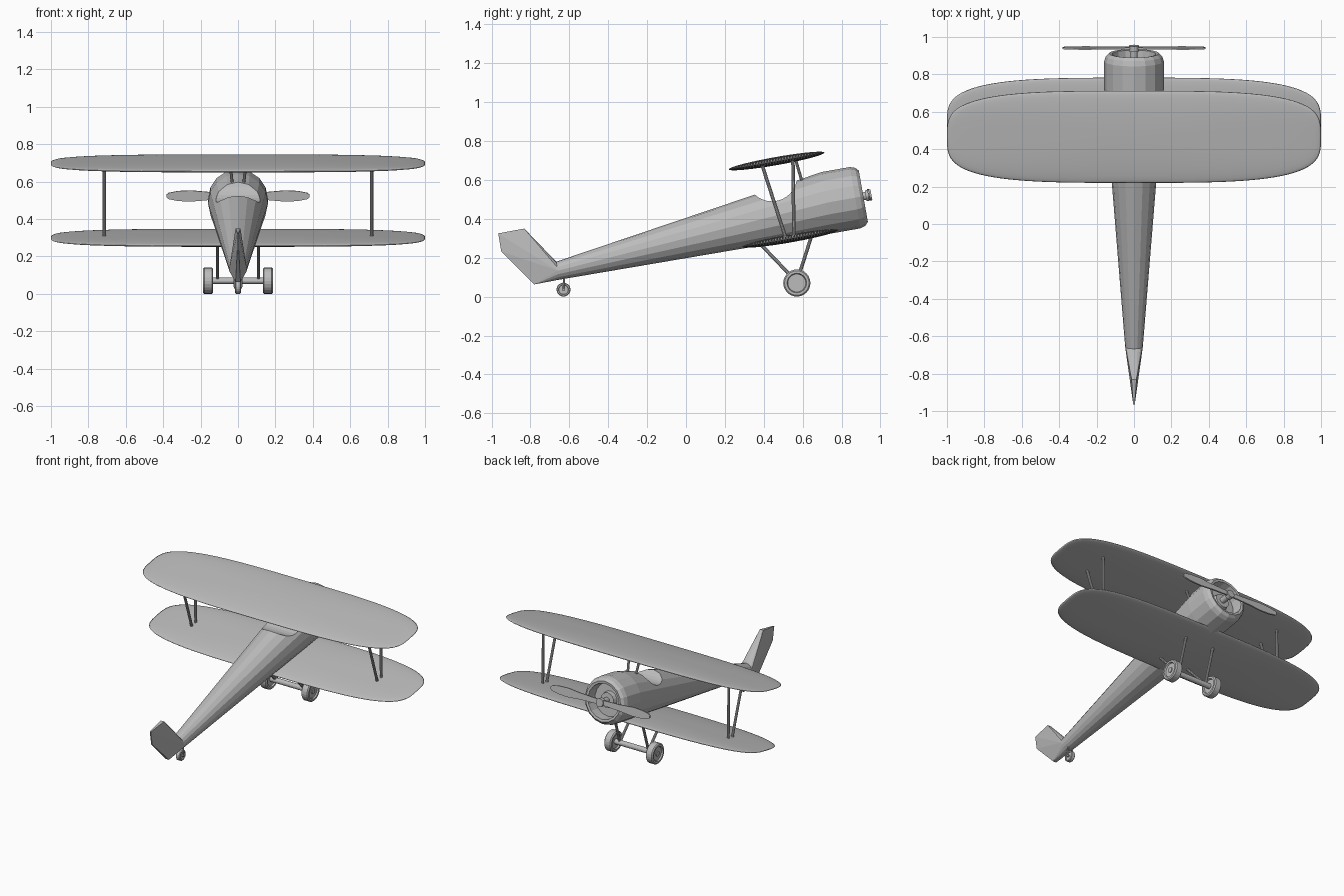
import bpy, bmesh, math
from mathutils import Matrix, Vector

if "Cube" in bpy.data.objects:
    bpy.data.objects.remove(bpy.data.objects["Cube"])

TILT = Matrix.Rotation(math.radians(10), 4, 'X')   # aircraft sits nose-up on its tail wheel
grey = bpy.data.materials.new("plain grey")
grey.diffuse_color = (0.5, 0.5, 0.5, 1)
grey.use_nodes = True
grey.node_tree.nodes["Principled BSDF"].inputs["Base Color"].default_value = grey.diffuse_color


def finish(name, bm, matrix=Matrix(), smooth=False):
    bm.transform(matrix)
    bmesh.ops.recalc_face_normals(bm, faces=bm.faces[:])
    for f in bm.faces:
        f.smooth = smooth
    me = bpy.data.meshes.new(name)
    bm.to_mesh(me)
    bm.free()
    me.materials.append(grey)
    ob = bpy.data.objects.new(name, me)
    bpy.context.collection.objects.link(ob)
    return ob


def lathe(name, rings, matrix=Matrix(), n=16):
    """Closed solid along local y; each ring is (position, radius, height offset)."""
    bm = bmesh.new()
    loops = []
    for a, r, c in rings:
        loops.append([bm.verts.new((r * math.sin(2 * math.pi * i / n), a,
                                    c + r * math.cos(2 * math.pi * i / n))) for i in range(n)])
    for p, q in zip(loops, loops[1:]):
        for i in range(n):
            j = (i + 1) % n
            bm.faces.new((p[i], p[j], q[j], q[i]))
    bm.faces.new(loops[0])
    bm.faces.new(loops[-1])
    return finish(name, bm, matrix)


def rod(name, a, b, r, n=10):
    a, b = Vector(a), Vector(b)
    d = b - a
    m = Matrix.Translation(a) @ d.to_track_quat('Y', 'Z').to_matrix().to_4x4()
    return lathe(name, [(0, r, 0), (d.length, r, 0)], m, n)


# Fuselage with round cowl and open nose
fuselage = lathe("fuselage", [
    (-0.626, 0.047, 0.246), (0.80, 0.16, 0.35), (0.945, 0.16, 0.35), (0.972, 0.151, 0.35),
    (0.988, 0.134, 0.35), (0.985, 0.118, 0.35), (0.915, 0.112, 0.35)], TILT)

# Cockpit notch
cutter = rod("cockpit_cutter", (-0.3, 0.442, 0.62), (0.3, 0.442, 0.62), 0.13, 32)
cutter.hide_render = True
cutter.hide_viewport = True
mod = fuselage.modifiers.new("cockpit", 'BOOLEAN')
mod.operation = 'DIFFERENCE'
mod.solver = 'EXACT'
mod.object = cutter

# Engine hub and spinner
lathe("engine_hub", [(0.90, 0.06, 0.35), (0.945, 0.05, 0.35), (0.945, 0.02, 0.35),
                     (1.0, 0.02, 0.35), (1.0, 0.028, 0.35), (1.03, 0.028, 0.35)], TILT)

# Propeller
half = [(0.01, 0.016), (0.15, 0.021), (0.25, 0.030), (0.32, 0.027), (0.37, 0.017), (0.382, 0.008)]
upper = [(-x, z) for x, z in reversed(half)] + half
outline = upper + [(x, -z) for x, z in reversed(upper)]
bm = bmesh.new()
face = bm.faces.new([bm.verts.new((x, 1.013, 0.352 + z)) for x, z in outline])
ext = bmesh.ops.extrude_face_region(bm, geom=[face])
bmesh.ops.translate(bm, vec=(0, 0.009, 0),
                    verts=[v for v in ext["geom"] if isinstance(v, bmesh.types.BMVert)])
finish("propeller", bm, TILT)

# Tail fin: round root tapering to a thin rear edge
bm = bmesh.new()
for i in range(16):
    t = 2 * math.pi * i / 16
    bm.verts.new(TILT @ Vector((0.047 * math.sin(t), -0.626, 0.246 + 0.047 * math.cos(t))))
for y, z, w in [(-0.832, 0.35, 0.013), (-0.78, 0.063, 0.013),
                (-0.966, 0.325, 0.004), (-0.95, 0.232, 0.004)]:
    for s in (-1, 1):
        bm.verts.new((s * w, y, z))
bmesh.ops.convex_hull(bm, input=bm.verts[:])
bmesh.ops.dissolve_limit(bm, angle_limit=0.02, verts=bm.verts[:], edges=bm.edges[:])
finish("tail_fin", bm)


# Wings: lens section with rounded-rectangle plan
def wing(name, height):
    bm = bmesh.new()
    bmesh.ops.create_uvsphere(bm, u_segments=96, v_segments=24, radius=1)
    e = 2 / 3.5
    for v in bm.verts:
        x, y, z = v.co
        rho = math.hypot(x, y)
        if rho > 1e-6:
            x = rho * math.copysign(abs(x / rho) ** e, x)
            y = rho * math.copysign(abs(y / rho) ** e, y)
        v.co = (x, 0.58 + 0.25 * y, height + 0.021 * z)
    finish(name, bm, TILT, True)


wing("upper_wing", 0.606)
wing("lower_wing", 0.202)

# Struts and landing gear legs on both sides
for s, side in ((-1, "left"), (1, "right")):
    rod(side + "_rear_wing_strut", (s * 0.715, 0.392, 0.675), (s * 0.715, 0.512, 0.305), 0.009)
    rod(side + "_front_wing_strut", (s * 0.715, 0.55, 0.705), (s * 0.715, 0.555, 0.31), 0.009)
    rod(side + "_cabane_strut", (s * 0.042, 0.565, 0.70), (s * 0.03, 0.60, 0.58), 0.008)
    rod(side + "_rear_gear_leg", (s * 0.11, 0.385, 0.268), (s * 0.11, 0.57, 0.075), 0.009)
    rod(side + "_front_gear_leg", (s * 0.11, 0.645, 0.31), (s * 0.11, 0.57, 0.075), 0.009)


# Wheels
def wheel(name, x, y, r, w, n):
    prof = [(-0.65, 0.3), (-0.65, 0.66), (-1, 0.72), (-1, 0.9), (-0.75, 1)]
    prof += [(-a, q) for a, q in reversed(prof)]
    m = Matrix.Translation((x, y, r)) @ Matrix.Rotation(math.radians(90), 4, 'Z')
    lathe(name, [(a * w, q * r, 0) for a, q in prof], m, n)


wheel("left_wheel", -0.16, 0.57, 0.07, 0.027, 24)
wheel("right_wheel", 0.16, 0.57, 0.07, 0.027, 24)
rod("axle", (-0.183, 0.57, 0.07), (0.183, 0.57, 0.07), 0.018, 16)
wheel("tail_wheel", 0, -0.63, 0.036, 0.015, 20)
rod("tail_wheel_axle", (-0.022, -0.63, 0.036), (0.022, -0.63, 0.036), 0.008)
for s in (-1, 1):
    rod("tail_wheel_fork", (s * 0.018, -0.63, 0.036), (s * 0.018, -0.625, 0.11), 0.005)
